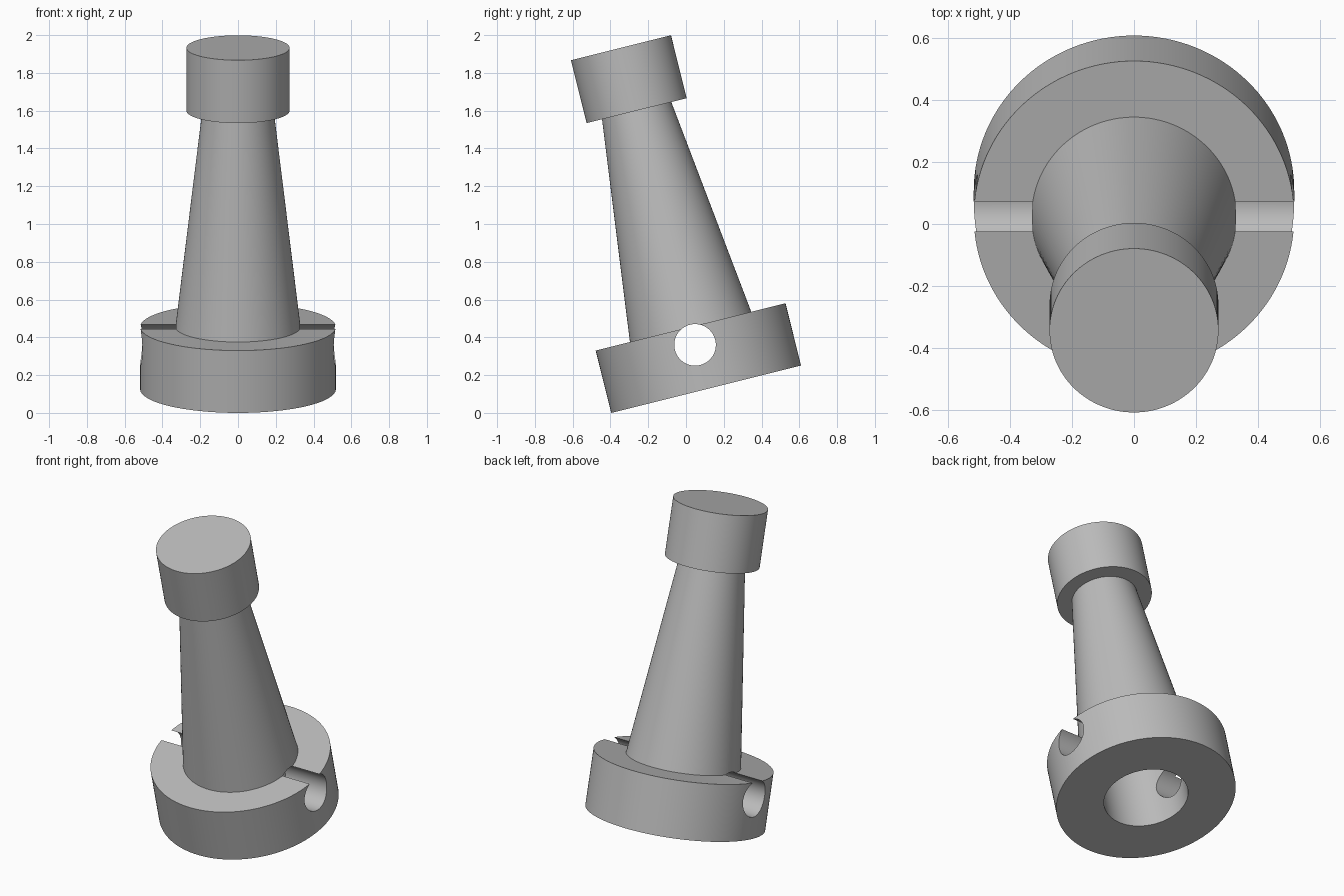
import bpy, bmesh, math
from mathutils import Matrix, Vector

if "Cube" in bpy.data.objects:
    bpy.data.objects.remove(bpy.data.objects["Cube"])

SEG = 128
TILT = math.radians(14)
ORIGIN = Vector((0, 0.1065, 0.1253))
FRAME = Matrix.Translation(ORIGIN) @ Matrix.Rotation(TILT, 4, 'X')

grey = bpy.data.materials.new("plain grey")
grey.diffuse_color = (0.5, 0.5, 0.5, 1)
grey.use_nodes = True
grey.node_tree.nodes["Principled BSDF"].inputs["Base Color"].default_value = grey.diffuse_color


def lathe(name, profile):
    """Closed solid of revolution about z; profile runs from axis to axis."""
    bm = bmesh.new()
    rings = []
    for r, z in profile:
        if r == 0:
            rings.append([bm.verts.new((0, 0, z))])
        else:
            rings.append([bm.verts.new((r * math.cos(2 * math.pi * i / SEG),
                                        r * math.sin(2 * math.pi * i / SEG), z))
                          for i in range(SEG)])
    for a, b in zip(rings, rings[1:]):
        if len(a) == 1:
            bm.faces.new(b)
        elif len(b) == 1:
            bm.faces.new(a)
        else:
            for i in range(SEG):
                j = (i + 1) % SEG
                bm.faces.new((a[i], a[j], b[j], b[i]))
    # axis points only mark the flat end caps
    bmesh.ops.delete(bm, geom=[v for v in bm.verts if not v.link_faces], context='VERTS')
    bmesh.ops.recalc_face_normals(bm, faces=bm.faces)
    me = bpy.data.meshes.new(name)
    bm.to_mesh(me)
    bm.free()
    me.materials.append(grey)
    ob = bpy.data.objects.new(name, me)
    bpy.context.collection.objects.link(ob)
    return ob


# tilted post: bored base flange, tapered neck, cap
post = lathe("flanged_post", [
    (0, 0.60), (0.243, 0.60), (0.243, 0), (0.518, 0), (0.518, 0.34),
    (0.331, 0.34), (0.189, 1.52), (0.273, 1.52), (0.273, 1.863), (0, 1.863)])
post.matrix_world = FRAME

# sideways pin hole that breaks through the flange top
cutter = lathe("pin_hole_cutter", [(0, -1), (0.11, -1), (0.11, 1), (0, 1)])
cutter.matrix_world = FRAME @ Matrix.Translation((0, 0, 0.242)) @ Matrix.Rotation(math.pi / 2, 4, 'Y')
cutter.hide_render = True

mod = post.modifiers.new("pin_hole", 'BOOLEAN')
mod.operation = 'DIFFERENCE'
mod.solver = 'EXACT'
mod.object = cutter
bpy.context.view_layer.update()
bpy.context.view_layer.objects.active = post
post.select_set(True)
bpy.ops.object.modifier_apply(modifier=mod.name)
bpy.data.objects.remove(cutter)
bpy.ops.object.shade_smooth_by_angle(angle=math.radians(30))
